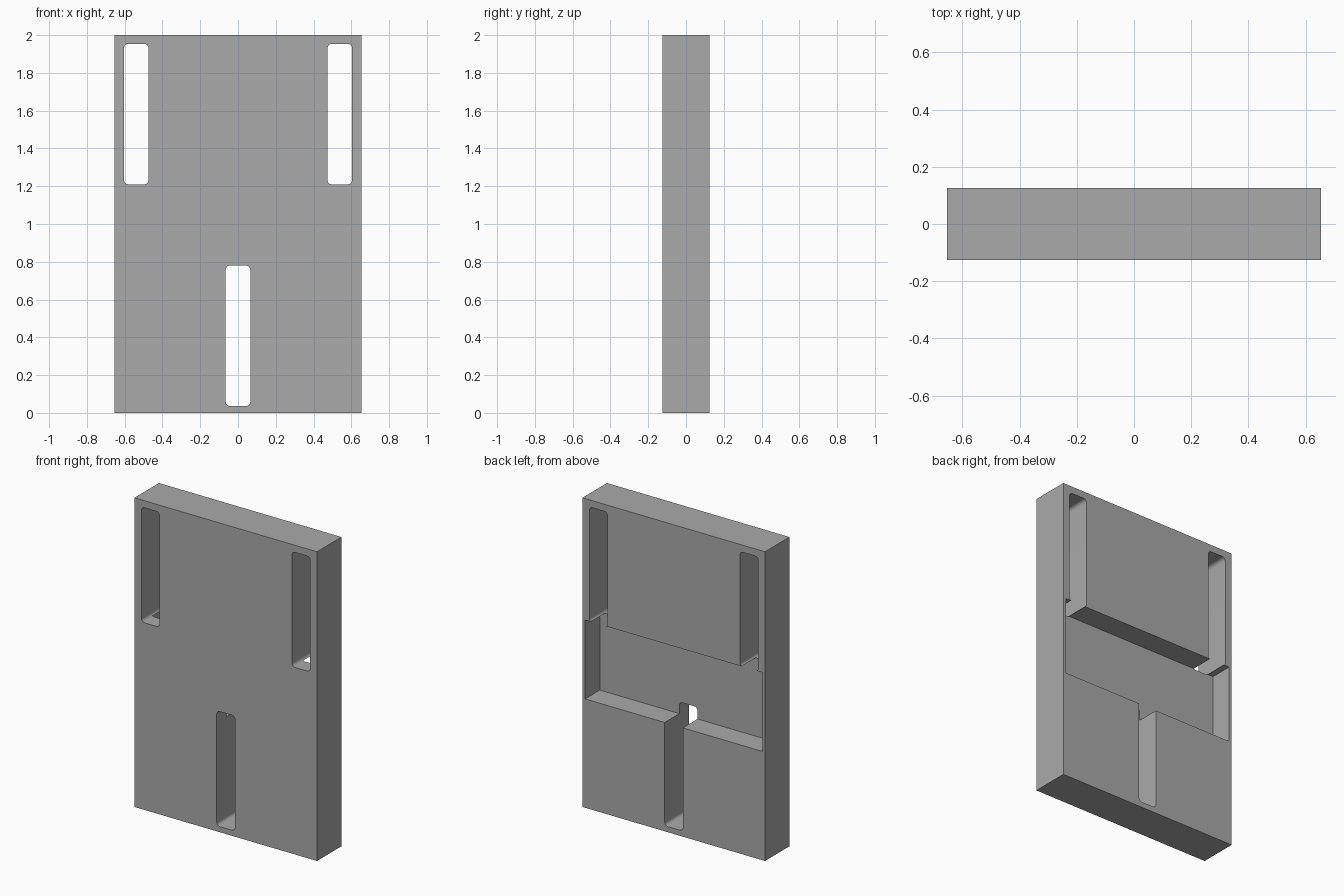
import bpy
import bmesh
import math

old = bpy.data.objects.get("Cube")
if old:
    bpy.data.objects.remove(old, do_unlink=True)

grey = bpy.data.materials.new("neutral grey")
grey.use_nodes = True
colour = (0.4, 0.4, 0.4, 1)
grey.diffuse_color = colour
grey.node_tree.nodes["Principled BSDF"].inputs["Base Color"].default_value = colour


def block(name, low, high, radius=0):
    """Box between two corners, with optional rounding of the edges along y."""
    bm = bmesh.new()
    bmesh.ops.create_cube(bm, size=1)
    for v in bm.verts:
        v.co = [a + (c + 0.5) * (b - a) for a, b, c in zip(low, high, v.co)]
    if radius:
        edges = [e for e in bm.edges
                 if abs(e.verts[0].co.y - e.verts[1].co.y) > 0.01]
        bmesh.ops.bevel(bm, geom=edges, offset=radius, segments=6,
                        profile=0.5, affect='EDGES')
    mesh = bpy.data.meshes.new(name)
    bm.to_mesh(mesh)
    bm.free()
    mesh.materials.append(grey)
    obj = bpy.data.objects.new(name, mesh)
    bpy.context.collection.objects.link(obj)
    return obj


plate = block("plate", (-0.653, -0.125, 0), (0.653, 0.125, 2))

# Wide recess in the back, then three rounded slots right through
cutters = [block("back_recess", (-0.634, -0.025, 0.704), (0.634, 0.3, 1.214))]
for name, x, z in (("right_slot", -0.539, 1.21),
                   ("left_slot", 0.539, 1.21),
                   ("lower_slot", 0, 0.036)):
    cutters.append(block(name, (x - 0.065, -0.3, z),
                         (x + 0.065, 0.4, z + 0.744), 0.023))

bpy.context.view_layer.objects.active = plate
for cutter in cutters:
    cutter.hide_render = True
    cut = plate.modifiers.new(cutter.name, 'BOOLEAN')
    cut.operation = 'DIFFERENCE'
    cut.solver = 'EXACT'
    cut.object = cutter
    bpy.ops.object.modifier_apply(modifier=cut.name)
    bpy.data.objects.remove(cutter, do_unlink=True)

# Smooth the slot corners only
bpy.ops.object.select_all(action='DESELECT')
plate.select_set(True)
bpy.ops.object.shade_smooth_by_angle(angle=math.radians(30))
